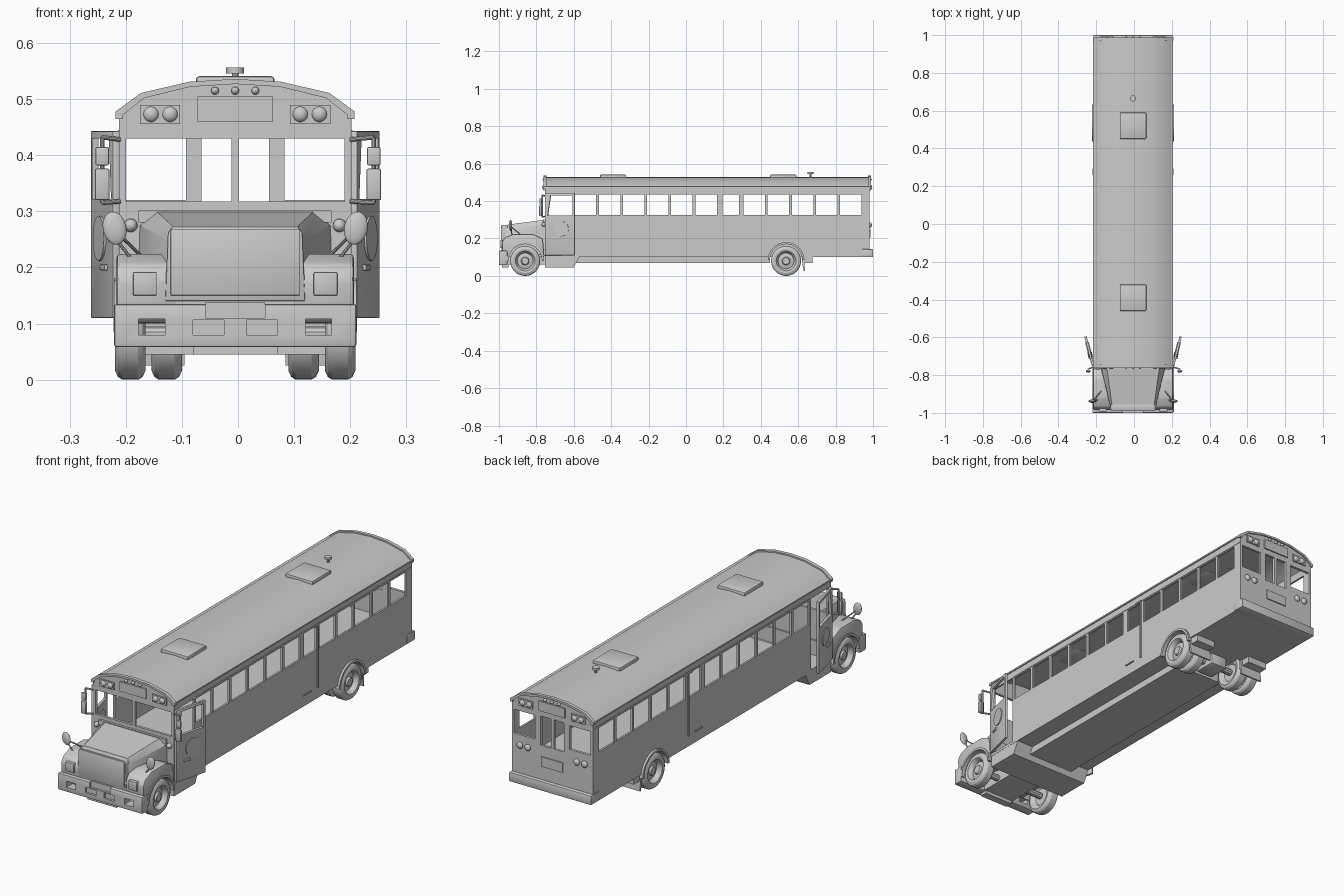
import bpy, bmesh, math
from mathutils import Vector, Matrix

if "Cube" in bpy.data.objects:
    bpy.data.objects.remove(bpy.data.objects["Cube"])

CX = -0.005  # body centre line


def make(name, bm):
    bmesh.ops.recalc_face_normals(bm, faces=bm.faces)
    me = bpy.data.meshes.new(name)
    bm.to_mesh(me)
    bm.free()
    ob = bpy.data.objects.new(name, me)
    bpy.context.collection.objects.link(ob)
    return ob


def bevel_all(bm, w, seg=2):
    bmesh.ops.bevel(bm, geom=bm.edges[:], offset=w, segments=seg, profile=0.5, affect='EDGES')


def box(name, x0, x1, y0, y1, z0, z1, bev=0):
    bm = bmesh.new()
    m = Matrix.Translation(((x0 + x1) / 2, (y0 + y1) / 2, (z0 + z1) / 2))
    bmesh.ops.create_cube(bm, size=1, matrix=m @ Matrix.Diagonal((abs(x1 - x0), abs(y1 - y0), abs(z1 - z0), 1)))
    if bev:
        bevel_all(bm, bev)
    return make(name, bm)


def prism(name, pts, axis, a, b, bev=0):
    """Extrude a (y,z) profile along x, or an (x,z) profile along y."""
    bm = bmesh.new()
    pos = (lambda p, t: (t, p[0], p[1])) if axis == 'x' else (lambda p, t: (p[0], t, p[1]))
    r0 = [bm.verts.new(pos(p, a)) for p in pts]
    r1 = [bm.verts.new(pos(p, b)) for p in pts]
    bm.faces.new(r0)
    bm.faces.new(r1[::-1])
    for i in range(len(pts)):
        j = (i + 1) % len(pts)
        bm.faces.new((r0[i], r0[j], r1[j], r1[i]))
    if bev:
        bmesh.ops.recalc_face_normals(bm, faces=bm.faces)
        bevel_all(bm, bev)
    return make(name, bm)


def rod(name, p, q, r, n=10):
    p, q = Vector(p), Vector(q)
    bm = bmesh.new()
    m = Matrix.Translation((p + q) / 2) @ (q - p).to_track_quat('Z', 'Y').to_matrix().to_4x4()
    bmesh.ops.create_cone(bm, cap_ends=True, segments=n, radius1=r, radius2=r, depth=(q - p).length, matrix=m)
    return make(name, bm)


def lamp(name, x, y, z, r, d=0.007):
    bm = bmesh.new()
    bmesh.ops.create_uvsphere(bm, u_segments=16, v_segments=8, radius=1,
                              matrix=Matrix.Translation((x, y, z)) @ Matrix.Diagonal((r, d, r, 1)))
    return make(name, bm)


def lathe(name, prof, centre, s, n=36):
    """Revolve (x, radius) points about the x axis."""
    bm = bmesh.new()
    vs = [bm.verts.new((s * x, 0, r)) for x, r in prof]
    es = [bm.edges.new(e) for e in zip(vs, vs[1:])]
    bmesh.ops.spin(bm, geom=vs + es, axis=(1, 0, 0), cent=(0, 0, 0), angle=math.tau, steps=n, use_merge=True)
    bmesh.ops.remove_doubles(bm, verts=bm.verts, dist=1e-5)
    bmesh.ops.translate(bm, verts=bm.verts, vec=centre)
    return make(name, bm)


def cut(ob, cutters):
    for c in cutters:
        md = ob.modifiers.new('cut', 'BOOLEAN')
        md.operation, md.solver, md.object = 'DIFFERENCE', 'EXACT', c
    ob.data = bpy.data.meshes.new_from_object(ob.evaluated_get(bpy.context.evaluated_depsgraph_get()))
    ob.modifiers.clear()
    for c in cutters:
        bpy.data.objects.remove(c)


def mirrored(half):
    return [(CX + x, z) for x, z in half] + [(CX - x, z) for x, z in half[::-1] if x > 0]


# Body shell with windows, doorways and wheel wells
roof = [(.207, .475), (.165, .505), (.08, .525), (0, .53)]
body = prism('body', mirrored([(.207, .1)] + roof), 'y', -.755, .982)
cs = [prism('c', mirrored([(.198, .18), (.198, .47), (.16, .496), (.08, .516), (0, .521)]), 'y', -.743, .97)]
for i in range(12):
    y = -.595 + .129 * i
    a, b = (y + .015, y + .105) if i == 6 else (y, y + .115)
    cs.append(box('c', -.3, .3, a, b, .325, .435))
cs.append(box('c', -.3, .3, -.735, -.608, .112, .44))
for s in (1, -1):
    cs.append(box('c', CX + s * .007, CX + s * .195, -.8, -.7, .318, .43))
    cs.append(box('c', CX + s * .088, CX + s * .195, .9, 1.1, .32, .43))
    cs.append(box('c', CX + s * .007, CX + s * .06, .9, 1.1, .30, .435))
    cs.append(rod('c', (CX + s * .08, .535, .08), (CX + s * .3, .535, .08), .09, 32))
cut(body, cs)

# Roof end rims
outer = [(.213, .465), (.213, .478), (.168, .511), (.082, .531), (0, .536)]
inner = [(.2, .465), (.2, .472), (.162, .502), (.08, .522), (0, .527)]
for a, b in ((-.762, -.745), (.972, .988)):
    prism('roof_rim', mirrored(outer) + mirrored(inner)[::-1], 'y', a, b)

# Roof hatches and vent
for y in (-.39, .52):
    box('roof_hatch', CX - .07, CX + .07, y - .07, y + .07, .515, .541, .006)
rod('vent_stem', (CX, .665, .52), (CX, .665, .548), .006)
rod('vent_cap', (CX, .665, .546), (CX, .665, .556), .016, 16)

# Underbody
prism('step_skirt', [(-.755, .045), (-.6, .045), (-.57, .102), (-.755, .102)], 'x', CX - .206, CX + .206)
box('chassis', CX - .12, CX + .12, -.6, .45, .068, .102)
box('front_frame', CX - .08, CX + .08, -.97, -.74, .06, .13)
for y in (-.86, .535):
    rod('axle', (CX - .17, y, .08), (CX + .17, y, .08), .015)
box('differential', CX - .045, CX + .045, .48, .59, .05, .12, .01)
box('rear_bumper', CX - .21, CX + .21, .94, 1.0, .1, .143, .004)

# Hood: chamfered loft from grille to firewall
bm = bmesh.new()
rings = []
for y, half in ((-.982, [(.12, .13), (.118, .235), (.108, .25)]),
                (-.955, [(.125, .13), (.123, .25), (.112, .274)]),
                (-.754, [(.175, .11), (.17, .275), (.14, .3)])):
    rings.append([bm.verts.new((x, y, z)) for x, z in mirrored(half)])
for r, t in zip(rings, rings[1:]):
    for i in range(6):
        bm.faces.new((r[i], r[(i + 1) % 6], t[(i + 1) % 6], t[i]))
bm.faces.new(rings[0])
bm.faces.new(rings[-1])
make('hood', bm)
prism('grille_surround', mirrored([(.125, .14), (.12, .262), (.112, .273)]), 'y', -.986, -.955, .003)
box('grille', CX - .115, CX + .115, -.99, -.97, .15, .268, .002)
box('cowl', CX - .172, CX + .172, -.765, -.75, .28, .302)

# Front bumper with slots and stepped middle
bump = box('front_bumper', CX - .216, CX + .216, -1, -.955, .058, .135, .005)
cs = [box('c', CX - .053, CX + .053, -1.1, -.9, .11, .2)]
for s in (1, -1):
    cs += [box('c', CX + s * .125, CX + s * .172, -1.1, -.9, .08, .108),
           box('c', CX + s * .02, CX + s * .075, -1.1, -.99, .08, .106)]
cut(bump, cs)
box('bumper_step', CX - .053, CX + .053, -.99, -.955, .1, .138)
box('lower_valance', CX - .075, CX + .075, -.985, -.95, .045, .07)

tyre = [(.016, 0), (.016, .018), (.008, .022), (.003, .042), (.018, .047), (.025, .053), (.027, .064),
        (.022, .075), (.014, .08), (-.014, .08), (-.022, .075), (-.027, .064), (-.022, .048), (-.012, .04), (-.012, 0)]
arc = [(math.cos(t * math.pi / 14), math.sin(t * math.pi / 14)) for t in range(15)]

for s in (1, -1):
    X = lambda d: CX + s * d
    # Wheels, rear pairs
    for x, y in ((.187, -.86), (.187, .535), (.122, .535)):
        lathe('wheel', tyre, (X(x), y, .08), s)
    # Rear arch flare, mudflap and its hanger
    prism('rear_arch', [(.535 + .098 * c, .085 + .095 * d) for c, d in arc] +
          [(.535 + .087 * c, .085 + .085 * d) for c, d in arc[::-1]], 'x', X(.195), X(.217))
    prism('mudflap', [(.618, .1), (.63, .1), (.636, .025), (.628, .025)], 'x', X(.09), X(.205))
    box('flap_hanger', X(.1), X(.2), .63, .675, .07, .102)
    # Front fender with wheel arch
    f = prism('front_fender', [(-.983, .13), (-.985, .18), (-.968, .207), (-.92, .224), (-.82, .224),
                               (-.765, .2), (-.757, .1), (-.957, .1)], 'x', X(.1), X(.212), .008)
    cut(f, [rod('c', (X(.14), -.86, .08), (X(.3), -.86, .08), .092, 32)])
    prism('front_arch', [(-.86 + .1 * c, .08 + .1 * d) for c, d in arc] +
          [(-.86 + .09 * c, .08 + .09 * d) for c, d in arc[::-1]], 'x', X(.2), X(.216))
    box('headlight', X(.14), X(.182), -.992, -.97, .15, .192, .002)
    # Warning lamps at both ends
    for e, name in ((-.757, 'front'), (.984, 'rear')):
        box(name + '_lamp_panel', X(.098), X(.17), e - .004, e + .004, .456, .49)
        for x in (.116, .15):
            lamp(name + '_warning_lamp', X(x), e, .473, .0145, .012)
        lamp(name + '_marker', X(.036), e, .515, .007, .01)
    for x in (.125, .165):
        lamp('tail_lamp', X(x), .984, .272, .015, .01)
    lamp('cowl_lamp', X(.186), -.758, .275, .012, .014)
    # Gutters, rub rails
    box('roof_gutter', X(.2), X(.212), -.755, .985, .471, .478)
    box('window_rail', X(.2), X(.209), -.6, .98, .44, .445)
    # Emergency door hinge, header and handle
    box('side_exit_hinge', X(.2), X(.213), .287, .293, .15, .435)
    box('side_exit_header', X(.2), X(.214), .26, .295, .436, .442)
    box('side_exit_sill', X(.2), X(.212), .185, .24, .15, .155)
    # Open cab door swung out at the rear edge
    d = box('cab_door', -.006, .006, 0, .162, .11, .443, .002)
    cut(d, [prism('c', [(.014, .322), (.15, .322), (.15, .43), (.03, .43)], 'x', -.1, .1)])
    plate = rod('door_disc', (-.01, .09, .252), (.01, .09, .252), .04, 20)
    grip = box('door_grip', -.012, .012, .04, .075, .195, .205, .002)
    for ob in (d, plate, grip):
        ob.location = (X(.212), -.752, 0)
        ob.rotation_euler.z = -s * .25
    # Side mirrors on a bracket
    M = s * .242
    box('mirror_upper', M - .012, M + .012, -.783, -.772, .382, .415, .003)
    box('mirror_lower', M - .013, M + .013, -.785, -.772, .32, .376, .003)
    pts = [(X(.205), -.755, .428), (M, -.768, .432), (M, -.768, .315), (X(.205), -.755, .318)]
    for p, q in zip(pts, pts[1:]):
        rod('mirror_bracket', p, q, .004)
    # Hood crossview mirrors
    h = lamp('hood_mirror', 0, 0, 0, 1, 1)
    h.scale, h.location, h.rotation_euler = (.021, .009, .03), (X(.215), -.938, .27), (0, s * .2, 0)
    rod('hood_mirror_arm', (X(.21), -.935, .262), (X(.165), -.88, .218), .003)
    rod('hood_mirror_brace', (X(.212), -.935, .25), (X(.185), -.93, .215), .003)

# Destination signs, middle markers and rear plate
for e, name in ((-.757, 'front'), (.984, 'rear')):
    box(name + '_sign', CX - .067, CX + .067, e - .004, e + .004, .46, .505)
    lamp(name + '_marker', CX, e, .515, .007, .01)
box('rear_plate', CX - .055, CX + .055, .978, .987, .205, .25)

# Smooth shading with sharp edges kept
bpy.ops.object.select_all(action='DESELECT')
for ob in bpy.context.scene.objects:
    ob.select_set(True)
bpy.context.view_layer.objects.active = body
bpy.ops.object.shade_smooth_by_angle(angle=math.radians(30))
